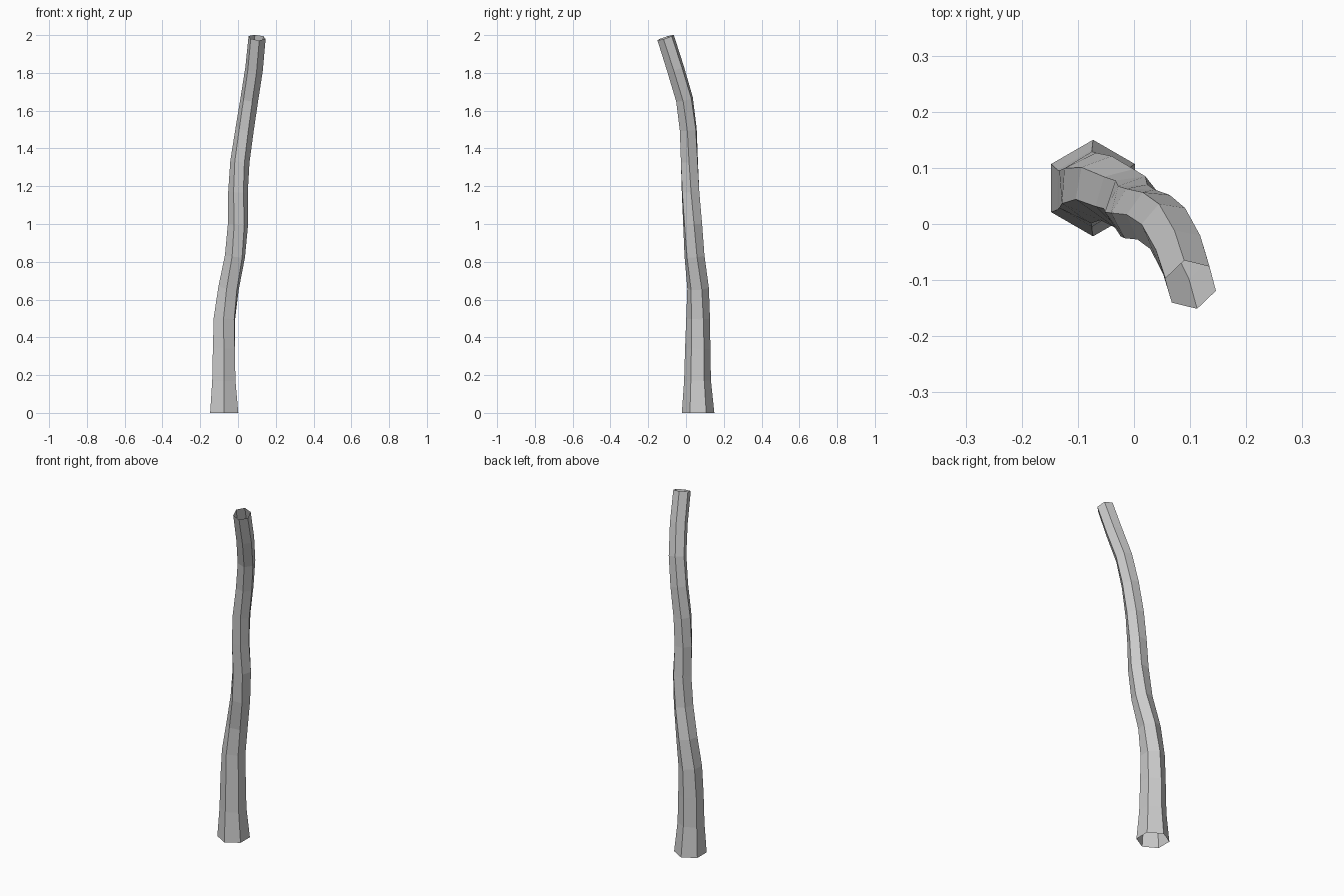
import bpy, bmesh, math
from mathutils import Vector, Matrix

if "Cube" in bpy.data.objects:
    bpy.data.objects.remove(bpy.data.objects["Cube"])

# trunk path: x, y, z, radius, twist (degrees)
RINGS = [
    (-.073, .064, 0.00, .086, 0), (-.075, .061, 0.17, .071, 0),
    (-.075, .062, 0.34, .067, 0), (-.072, .064, 0.50, .063, -4),
    (-.050, .064, 0.66, .058, -10), (-.016, .045, 0.83, .055, -16),
    (.000, .035, 1.00, .054, -22), (.000, .024, 1.17, .052, -27),
    (.010, .018, 1.33, .051, -32), (.035, .012, 1.50, .049, -36),
    (.060, -.008, 1.66, .048, -40), (.085, -.055, 1.82, .048, -43),
    (.101, -.108, 1.987, .047, -45),
]
SIDES = 6
UP = Vector((0, 0, 1))

bm = bmesh.new()
pts = [Vector(r[:3]) for r in RINGS]
loops = []
for i, (x, y, z, rad, twist) in enumerate(RINGS):
    # each ring is square to the path, the foot stays level
    tangent = UP if i == 0 else pts[min(i + 1, len(pts) - 1)] - pts[i - 1]
    tilt = UP.rotation_difference(tangent.normalized())
    loop = []
    for k in range(SIDES):
        a = math.radians(twist - 90) + math.tau * k / SIDES
        loop.append(bm.verts.new(pts[i] + tilt @ Vector((rad * math.cos(a), rad * math.sin(a), 0))))
    loops.append(loop)

# open-ended hexagonal tube
for lo, hi in zip(loops, loops[1:]):
    for k in range(SIDES):
        n = (k + 1) % SIDES
        bm.faces.new((lo[k], lo[n], hi[n], hi[k]))

mesh = bpy.data.meshes.new("trunk")
bm.to_mesh(mesh)
bm.free()
trunk = bpy.data.objects.new("trunk", mesh)
bpy.context.collection.objects.link(trunk)
